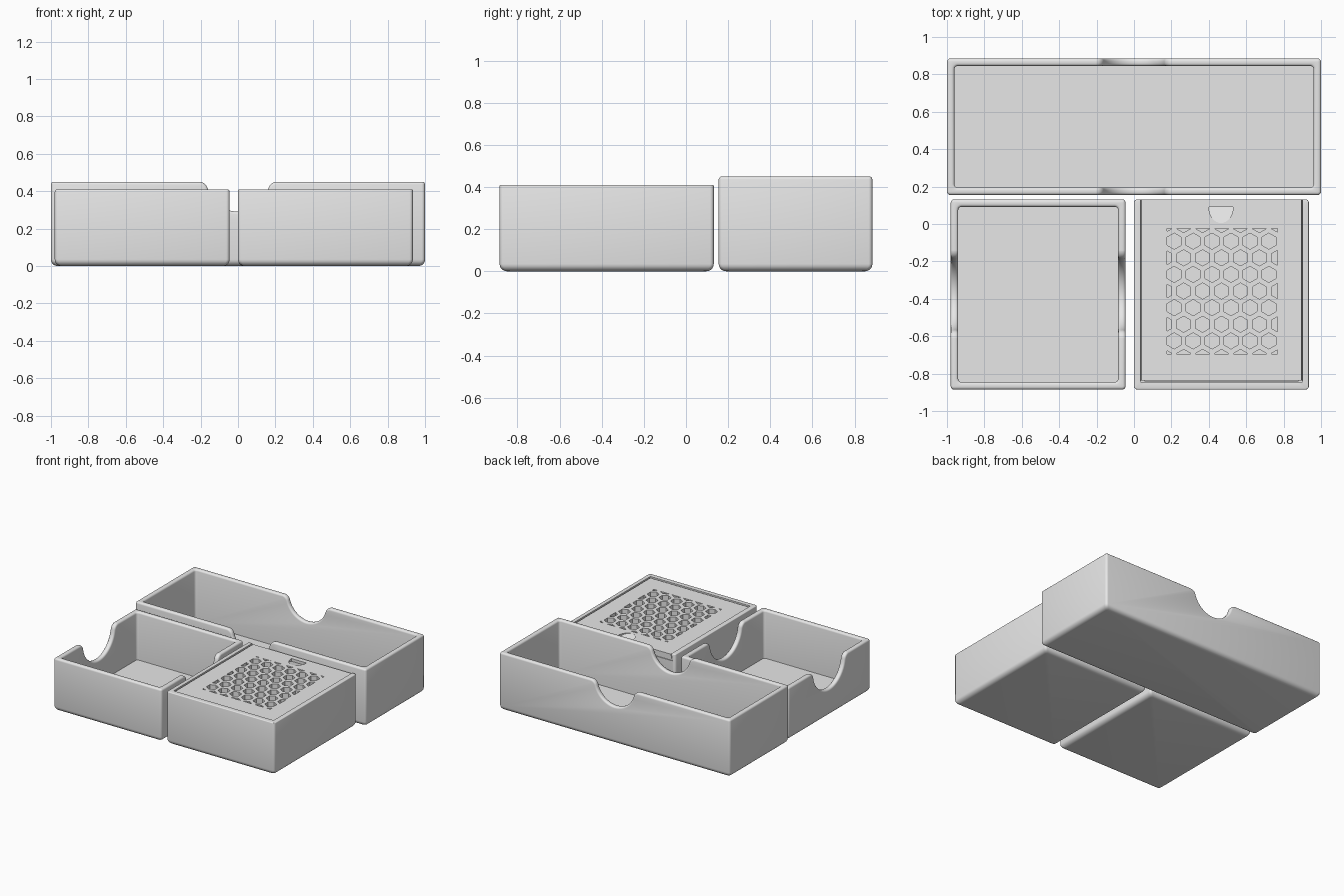
import bpy, bmesh, math
from mathutils import Vector

cube = bpy.data.objects.get("Cube")
if cube:
    bpy.data.objects.remove(cube, do_unlink=True)

grey = bpy.data.materials.new("plain grey")
grey.use_nodes = True
grey.diffuse_color = (0.8, 0.8, 0.8, 1)
grey.node_tree.nodes["Principled BSDF"].inputs["Base Color"].default_value = (0.8, 0.8, 0.8, 1)


def make(name, bm):
    bmesh.ops.recalc_face_normals(bm, faces=bm.faces[:])
    mesh = bpy.data.meshes.new(name)
    bm.to_mesh(mesh)
    bm.free()
    mesh.materials.append(grey)
    ob = bpy.data.objects.new(name, mesh)
    bpy.context.collection.objects.link(ob)
    return ob


def activate(ob):
    bpy.ops.object.select_all(action='DESELECT')
    ob.select_set(True)
    bpy.context.view_layer.objects.active = ob


def cut(ob, cutter):
    mod = ob.modifiers.new("cut", 'BOOLEAN')
    mod.operation = 'DIFFERENCE'
    mod.solver = 'EXACT'
    mod.object = cutter
    activate(ob)
    bpy.ops.object.modifier_apply(modifier=mod.name)
    bpy.data.objects.remove(cutter, do_unlink=True)


def smooth(ob):
    activate(ob)
    bpy.ops.object.shade_smooth_by_angle(angle=math.radians(35))


def prism(name, points, place, lo, hi):
    """Extrude a 2D outline from lo to hi; place maps (u, v, w) to a position."""
    bm = bmesh.new()
    ends = [[bm.verts.new(place(u, v, w)) for u, v in points] for w in (lo, hi)]
    for ring in ends:
        bm.faces.new(ring)
    for i in range(len(points)):
        j = (i + 1) % len(points)
        bm.faces.new((ends[0][i], ends[0][j], ends[1][j], ends[1][i]))
    return make(name, bm)


def rounded_rect(x0, x1, y0, y1, radius=0.018, steps=4):
    pts = []
    corners = ((x1, y1, -1, -1), (x0, y1, 1, -1), (x0, y0, 1, 1), (x1, y0, -1, 1))
    for k, (x, y, sx, sy) in enumerate(corners):
        for i in range(steps + 1):
            a = (k + i / steps) * math.pi / 2
            pts.append((x + sx * radius + radius * math.cos(a),
                        y + sy * radius + radius * math.sin(a)))
    return pts


def open_box(name, x0, x1, y0, y1, height, wall, floor=0.035, foot=0.035):
    """Loft up the outside, over the rim and down the inside."""
    levels = []
    for i in range(6):
        a = i / 5 * math.pi / 2
        levels.append((foot * (1 - math.sin(a)), foot * (1 - math.cos(a))))
    levels += [(0, height), (wall, height), (wall, floor)]
    bm = bmesh.new()
    rings = [[bm.verts.new((x, y, z)) for x, y in
              rounded_rect(x0 + d, x1 - d, y0 + d, y1 - d)] for d, z in levels]
    for a, b in zip(rings, rings[1:]):
        for i in range(len(a)):
            j = (i + 1) % len(a)
            bm.faces.new((a[i], a[j], b[j], b[i]))
    bm.faces.new(rings[0])
    bm.faces.new(rings[-1])
    return make(name, bm)


def notch_outline(centre, height, depth, half, fillet=0.05):
    """Scooped finger notch with rounded shoulders."""
    top = height + 0.0005
    r = (half ** 2 + depth ** 2 - 2 * depth * fillet) / (2 * depth)
    zc = top - depth + r
    lean = math.atan2(zc - (top - fillet), half)
    right = []
    for i in range(9):
        a = math.pi / 2 + (math.pi / 2 - lean) * i / 8
        right.append((half + fillet * math.cos(a), top - fillet + fillet * math.sin(a)))
    for i in range(1, 13):
        a = -lean - (math.pi / 2 - lean) * i / 12
        right.append((r * math.cos(a), zc + r * math.sin(a)))
    right.insert(0, (half, top + 0.1))
    left = [(-u, v) for u, v in reversed(right[:-1])]
    return [(centre + u, v) for u, v in right + left]


def round_rim(ob, width, above):
    bm = bmesh.new()
    bm.from_mesh(ob.data)
    bmesh.ops.remove_doubles(bm, verts=bm.verts[:], dist=1e-5)
    bm.normal_update()
    rim = {f for f in bm.faces if f.normal.z > 0.1 and f.calc_center_median().z > above}
    edges = [e for e in bm.edges if sum(f in rim for f in e.link_faces) == 1]
    bmesh.ops.bevel(bm, geom=edges, offset=width, segments=3, profile=0.5,
                    affect='EDGES', clamp_overlap=False)
    bm.to_mesh(ob.data)
    bm.free()


# Long tray at the back, notched through front and back walls
back_tray = open_box("long_tray", -1, 1, 0.155, 0.885, 0.45, 0.04)
cut(back_tray, prism("notch_cutter", notch_outline(0, 0.45, 0.16, 0.21),
                     lambda u, v, w: (u, w, v), 0, 1))
round_rim(back_tray, 0.014, 0.1)
smooth(back_tray)

# Square tray, notched through both side walls
square_tray = open_box("square_tray", -0.98, -0.045, -0.885, 0.132, 0.41, 0.04)
cut(square_tray, prism("notch_cutter", notch_outline(-0.376, 0.41, 0.2, 0.24),
                       lambda u, v, w: (w, u, v), -1.1, 0.1))
round_rim(square_tray, 0.014, 0.1)
smooth(square_tray)

# Box with a dovetail slot open at the back
lid_box = open_box("lidded_box", 0, 0.935, -0.885, 0.132, 0.41, 0.045)
round_rim(lid_box, 0.006, 0.1)


def dovetail(name, gap, bottom, top, front, back):
    mid, half, flare = 0.4675, 0.43 - gap, 0.012
    outline = [(mid - half - flare, bottom), (mid + half + flare, bottom),
               (mid + half, top), (mid - half, top)]
    return prism(name, outline, lambda u, v, w: (u, w, v), front, back)


cut(lid_box, dovetail("slot_cutter", 0, 0.355, 0.43, -0.845, 0.3))
smooth(lid_box)

# Sliding lid
lid = dovetail("sliding_lid", 0.003, 0.357, 0.403, -0.836, 0.13)

# Honeycomb vents, trimmed to a rectangle
pitch, row_step, size = 0.1012, 0.0888, 0.043
bm = bmesh.new()
for row in range(-1, 8):
    for col in range(7):
        cx = 0.215 + pitch * (col - 0.5 * (row % 2))
        cy = -0.092 - row_step * row
        bm.faces.new([bm.verts.new((cx + size * math.sin(k * math.pi / 3),
                                    cy + size * math.cos(k * math.pi / 3), 0.3))
                      for k in range(6)])
for point, normal in (((0.176, 0, 0), (-1, 0, 0)), ((0.766, 0, 0), (1, 0, 0)),
                      ((0, -0.025, 0), (0, 1, 0)), ((0, -0.694, 0), (0, -1, 0))):
    bmesh.ops.bisect_plane(bm, geom=bm.verts[:] + bm.edges[:] + bm.faces[:],
                           plane_co=point, plane_no=normal, clear_outer=True)
result = bmesh.ops.extrude_face_region(bm, geom=bm.faces[:], use_keep_orig=True)
bmesh.ops.translate(bm, vec=Vector((0, 0, 0.2)),
                    verts=[v for v in result["geom"] if isinstance(v, bmesh.types.BMVert)])
cut(lid, make("vent_cutter", bm))

# Thumb scoop, deepest at its straight edge
arc = [(0.465 + 0.065 * math.cos(a), 0.09 - 0.085 * math.sin(a))
       for a in (math.pi * i / 16 for i in range(17))]
cut(lid, prism("scoop_cutter", arc,
               lambda u, v, w: (u, v, w if w > 0.41 else 0.403 - 0.25 * (v - 0.004)),
               0.3, 0.45))
smooth(lid)
